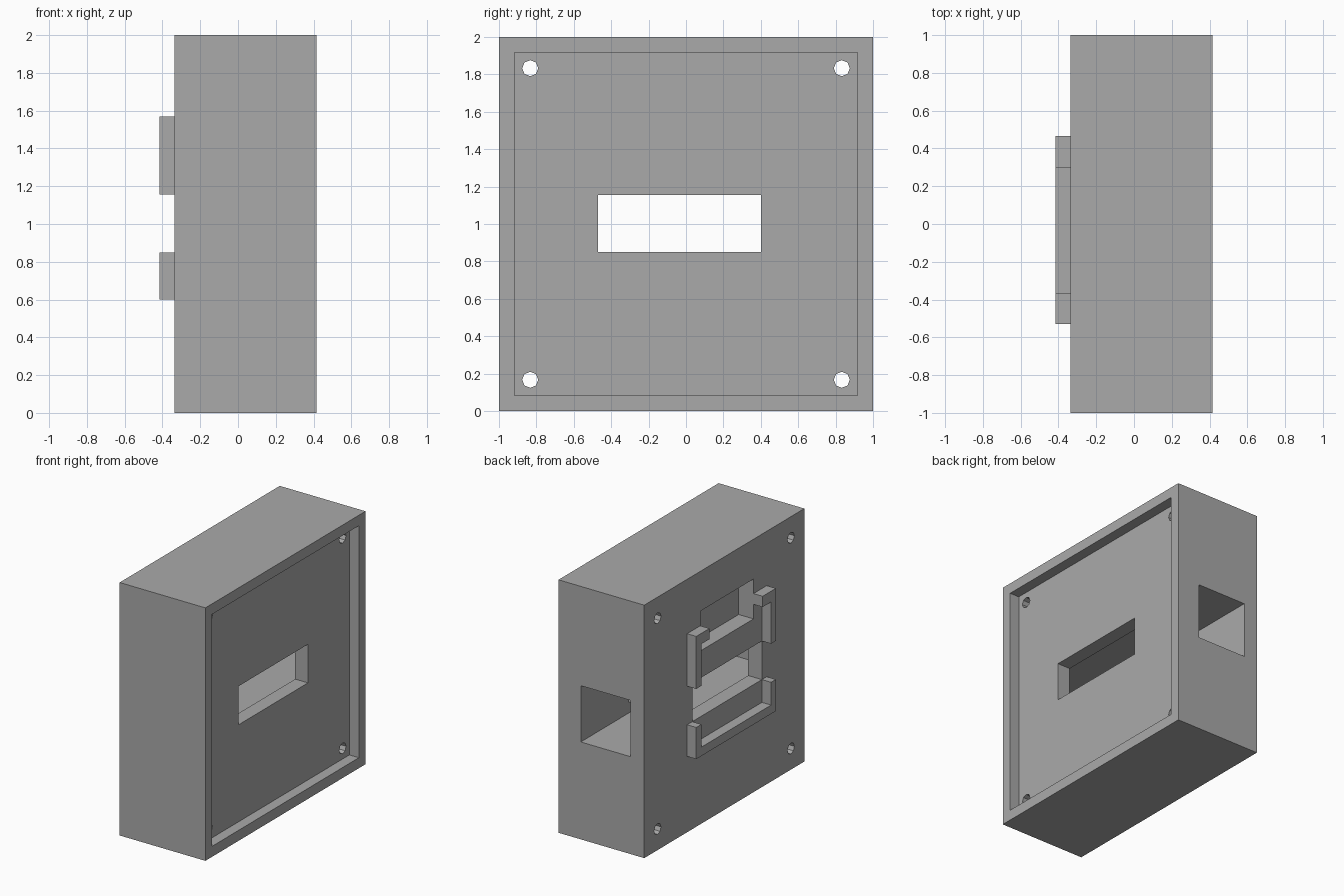
import bpy
import math

old = bpy.data.objects.get("Cube")
if old:
    bpy.data.objects.remove(old, do_unlink=True)

grey = bpy.data.materials.new("plain grey")
grey.use_nodes = True
colour = (0.4, 0.4, 0.4, 1)
grey.diffuse_color = colour
grey.node_tree.nodes["Principled BSDF"].inputs["Base Color"].default_value = colour

BACK, FRONT = -0.335, 0.415      # clip side and recessed side of the case
SLOT_Y = (-0.47, 0.40)
CLIP_Y = (-0.53, 0.465)
GAP_Y = (-0.365, 0.30)
CLIP_X = (BACK - 0.08, BACK)


def box(name, x, y, z):
    """Box from its (low, high) ranges."""
    ranges = (x, y, z)
    bpy.ops.mesh.primitive_cube_add(size=1, location=[sum(r) / 2 for r in ranges])
    ob = bpy.context.object
    ob.name = name
    ob.scale = [r[1] - r[0] for r in ranges]
    bpy.ops.object.transform_apply(location=True, rotation=True, scale=True)
    ob.data.materials.append(grey)
    return ob


def cut(target, cutter):
    """Subtract the cutter and remove it."""
    mod = target.modifiers.new("cut", 'BOOLEAN')
    mod.operation = 'DIFFERENCE'
    mod.solver = 'EXACT'
    mod.object = cutter
    bpy.context.view_layer.objects.active = target
    bpy.ops.object.modifier_apply(modifier=mod.name)
    bpy.data.objects.remove(cutter, do_unlink=True)


# Case with lid recess, display slot, side tunnel and shallow back pocket
case = box("case", (BACK, FRONT), (-1, 1), (0, 2))
cut(case, box("recess_cutter", (0.332, 0.6), (-0.917, 0.917), (0.083, 1.917)))
cut(case, box("tunnel_cutter", (-0.215, 0.22), (-0.83, 1.2), (0.77, 1.215)))
cut(case, box("slot_cutter", (-0.6, 0.6), SLOT_Y, (0.85, 1.155)))
cut(case, box("pocket_cutter", (-0.6, -0.205), GAP_Y, (1.37, 1.685)))

# Screw holes in the corners
for y in (-0.833, 0.833):
    for z in (0.167, 1.833):
        bpy.ops.mesh.primitive_cylinder_add(vertices=8, radius=0.043, depth=2,
                                            location=(0, y, z),
                                            rotation=(0, math.pi / 2, 0))
        cut(case, bpy.context.object)

# Upper hooked clips, lower cradle legs
for side, outer, inner, gap in (("right", CLIP_Y[0], SLOT_Y[0], GAP_Y[0]),
                                ("left", CLIP_Y[1], SLOT_Y[1], GAP_Y[1])):
    leg = sorted((outer, inner))
    box("upper_clip_leg_" + side, CLIP_X, leg, (1.155, 1.485))
    box("upper_clip_hook_" + side, CLIP_X, sorted((outer, gap)), (1.485, 1.57))
    box("cradle_leg_" + side, CLIP_X, leg, (0.67, 0.85))
box("cradle_bar", CLIP_X, CLIP_Y, (0.60, 0.67))
